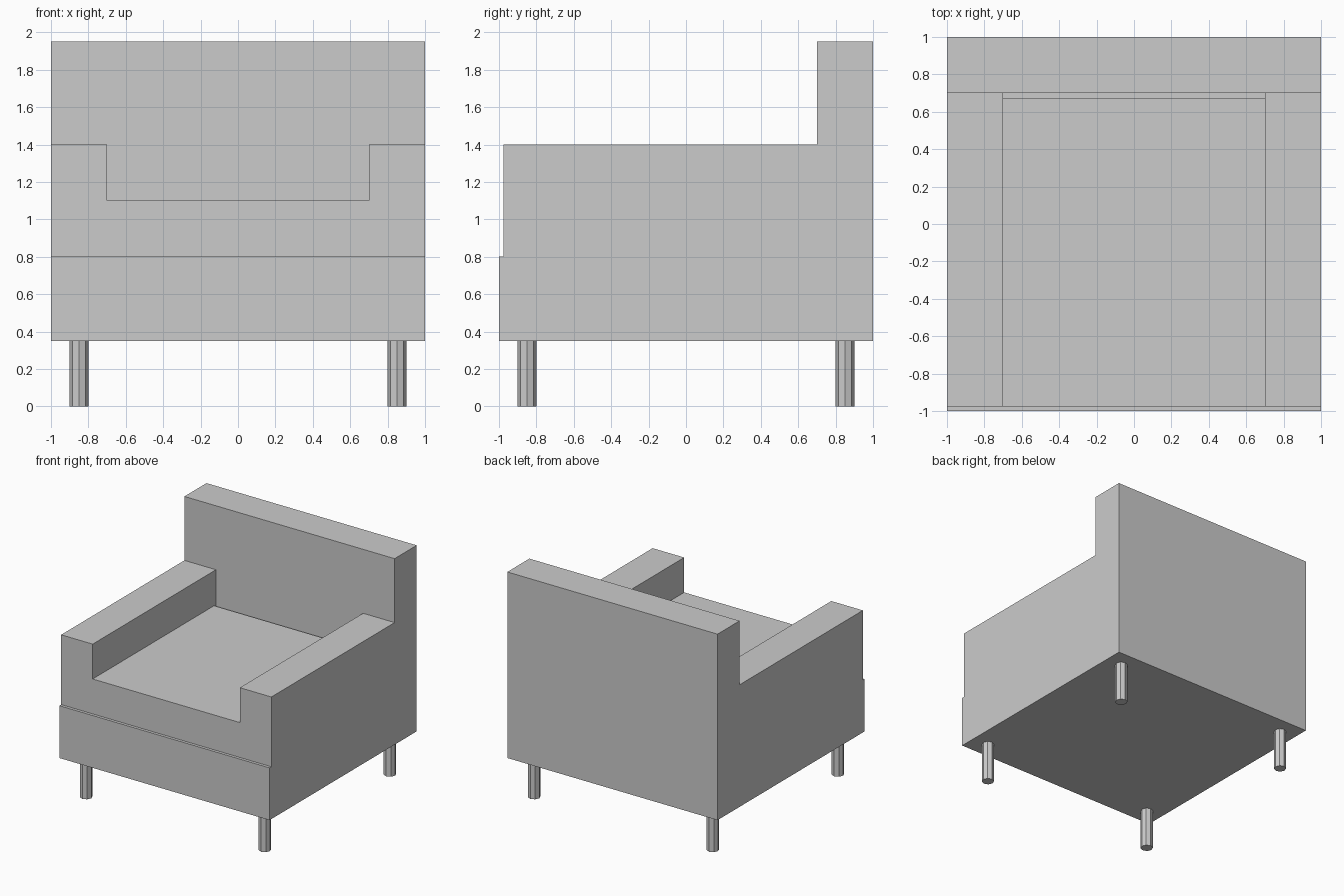
import bpy

if "Cube" in bpy.data.objects:
    bpy.data.objects.remove(bpy.data.objects["Cube"])

# One plain colour for the whole chair
grey = bpy.data.materials.new("light_grey")
grey.diffuse_color = (0.6, 0.6, 0.6, 1.0)
grey.use_nodes = True
grey.node_tree.nodes["Principled BSDF"].inputs["Base Color"].default_value = grey.diffuse_color


def box(name, x, y, z):
    """Box from (min, max) ranges on each axis."""
    ranges = (x, y, z)
    bpy.ops.mesh.primitive_cube_add(size=1, location=[(a + b) / 2 for a, b in ranges])
    ob = bpy.context.object
    ob.name = name
    ob.scale = [b - a for a, b in ranges]
    bpy.ops.object.transform_apply(location=False, rotation=False, scale=True)
    ob.data.materials.append(grey)
    return ob


# Base, seat cushion and backrest
box("base", (-1, 1), (-1, 1), (0.35, 0.8))
box("seat_cushion", (-0.7, 0.7), (-0.975, 0.675), (0.8, 1.1))
box("backrest", (-1, 1), (0.7, 1), (0.8, 1.95))

# Armrests and legs, mirrored left and right
for side, sx in (("left", -1), ("right", 1)):
    box(side + "_armrest", sorted((sx * 0.7, sx * 1.0)), (-0.975, 0.7), (0.8, 1.4))
    for end, sy in (("front", -1), ("back", 1)):
        bpy.ops.mesh.primitive_cylinder_add(
            vertices=8, radius=0.05, depth=0.35,
            location=(sx * 0.85, sy * 0.85, 0.175))
        leg = bpy.context.object
        leg.name = end + "_" + side + "_leg"
        leg.data.materials.append(grey)
